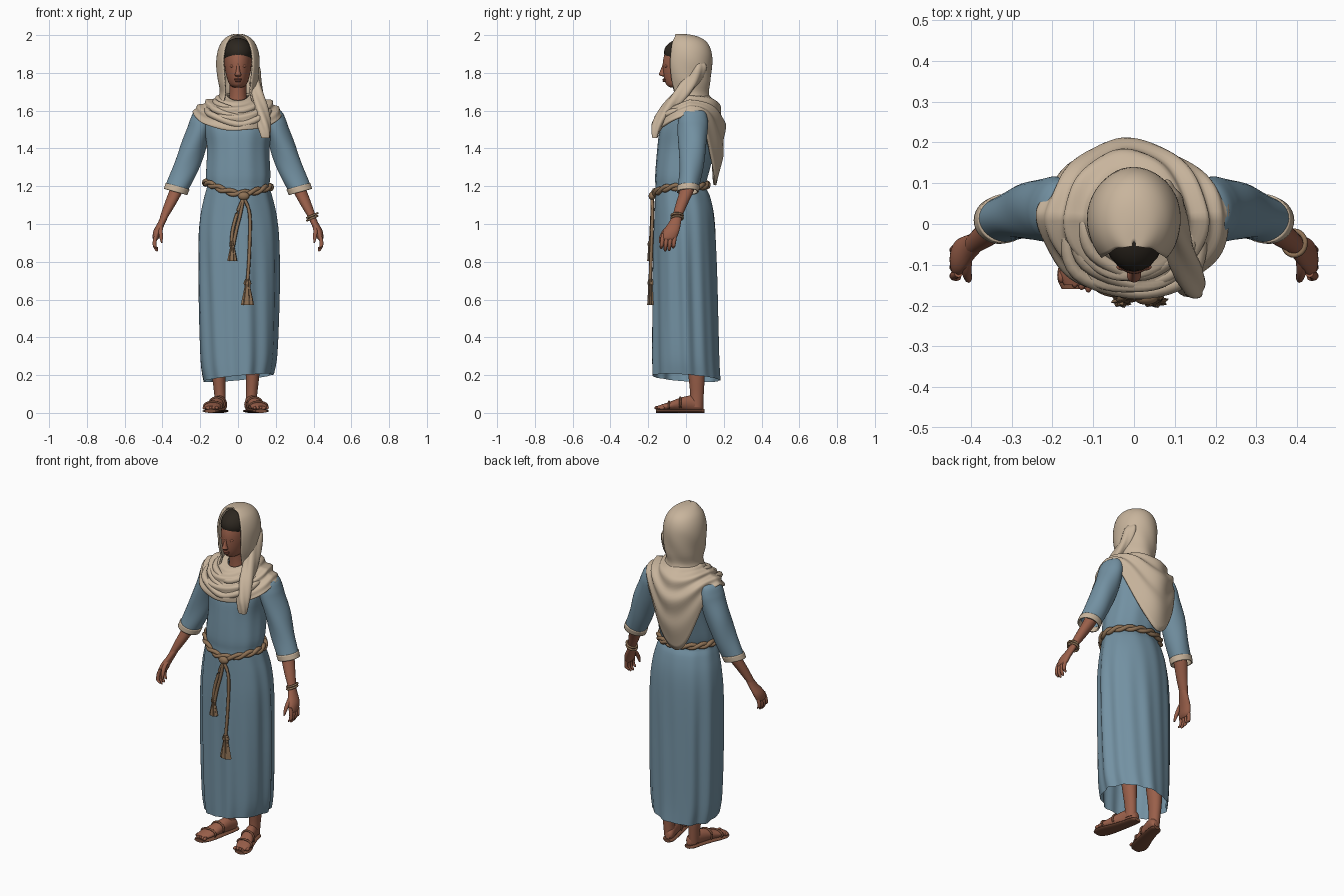
import bpy, bmesh
from math import sin, cos, pi, radians
from mathutils import Vector

cube = bpy.data.objects.get("Cube")
if cube:
    bpy.data.objects.remove(cube, do_unlink=True)
made = []

def material(name, r, g, b):
    m = bpy.data.materials.new(name)
    m.use_nodes = True
    m.diffuse_color = (r, g, b, 1)
    m.node_tree.nodes["Principled BSDF"].inputs["Base Color"].default_value = (r, g, b, 1)
    return m

BLUE = material("blue cloth", .172, .285, .365)
CREAM = material("cream cloth", .58, .46, .335)
SKIN = material("skin", .32, .115, .068)
LIPS = material("shaded skin", .25, .08, .052)
HAIR = material("dark hair", .026, .02, .014)
ROPE = material("rope", .27, .165, .09)
LEATHER = material("leather", .19, .075, .042)

def finish(name, bm, mat, thick=0):
    bmesh.ops.recalc_face_normals(bm, faces=bm.faces)
    me = bpy.data.meshes.new(name)
    bm.to_mesh(me)
    bm.free()
    me.materials.append(mat)
    ob = bpy.data.objects.new(name, me)
    bpy.context.collection.objects.link(ob)
    if thick:
        ob.modifiers.new("thickness", "SOLIDIFY").thickness = thick
    made.append(ob)

def smooth(path, n):
    """Catmull-Rom interpolation of a list of tuples."""
    p = [Vector(q) for q in [path[0], *path, path[-1]]]
    out = []
    for a, b, c, d in zip(p, p[1:], p[2:], p[3:]):
        for t in (i / n for i in range(n)):
            out.append(.5 * (2 * b + (c - a) * t + (2 * a - 5 * b + 4 * c - d) * t * t
                             + (3 * b - a - 3 * c + d) * t ** 3))
    return out + [p[-1]]

def grid(name, rows, mat, wrap=True, caps=False, thick=0):
    bm = bmesh.new()
    vs = [[bm.verts.new(co) for co in row] for row in rows]
    n = len(vs[0])
    for r0, r1 in zip(vs, vs[1:]):
        for i in range(n if wrap else n - 1):
            j = (i + 1) % n
            bm.faces.new((r0[i], r0[j], r1[j], r1[i]))
    if caps:
        bm.faces.new(vs[0])
        bm.faces.new(vs[-1])
    finish(name, bm, mat, thick)

def loft(name, path, mat, seg=24, axis="z", side=1, caps=True, thick=0, gap=0, wobble=None, warp=None):
    """Skin rings of (x, y, z, radius x, other radius); gap leaves the front open."""
    rows = []
    for x, y, z, rx, ry in smooth(path, 4):
        row = []
        for i in range(seg):
            a = -pi / 2 + gap + (2 * pi - 2 * gap) * i / (seg - 1 if gap else seg)
            k = 1 + (wobble(a, z) if wobble else 0)
            u, v = rx * k * cos(a), ry * k * sin(a)
            co = Vector((x + u, y + v, z) if axis == "z" else (x + u, y, z + v))
            if warp:
                warp(co, u)
            co.x *= side
            row.append(co)
        rows.append(row)
    grid(name, rows, mat, not gap, caps and not gap, thick)

def tube(name, pts, r, mat, cyclic=False, seg=8):
    """Round cord along a path."""
    p = [Vector(q) for q in pts] if cyclic else smooth(pts, 6)
    rows = []
    for i, c in enumerate(p):
        nxt = p[(i + 1) % len(p)] if cyclic else p[min(i + 1, len(p) - 1)]
        d = (nxt - (p[i - 1] if cyclic or i else c)).normalized()
        u = (d.orthogonal() if abs(d.z) > .95 else d.cross(Vector((0, 0, 1)))).normalized()
        turns = (2 * pi * j / seg for j in range(seg))
        rows.append([c + r * (u * cos(t) + d.cross(u) * sin(t)) for t in turns])
    grid(name, rows + rows[:1] if cyclic else rows, mat, True, not cyclic)

def ball(name, loc, size, mat):
    bm = bmesh.new()
    bmesh.ops.create_uvsphere(bm, u_segments=24, v_segments=14, radius=1)
    for v in bm.verts:
        v.co = Vector(loc) + v.co * Vector(size)
    finish(name, bm, mat)

# Long dress with vertical folds and a slanted hem
def folds(a, z):
    low = min(1, max(0, (1.2 - z) / .5))
    return low * (.022 * sin(9 * a + .8 + z) + .02 * sin(14 * a + 2 * z)) + .01 * sin(11 * a + 2)

def hem(co, u):
    co.z += max(0, (.5 - co.z) / .31) * (.1 * co.x - .07 * co.y)

loft("dress", [(0, 0, .185, .182, .178), (0, -.003, .3, .2, .175), (0, -.005, .6, .21, .171),
               (0, -.007, .9, .212, .166), (0, -.01, 1.05, .2, .158), (0, -.02, 1.15, .178, .145),
               (0, -.03, 1.2, .165, .132), (0, -.023, 1.26, .17, .14), (0, 0, 1.4, .165, .152),
               (0, .01, 1.5, .18, .148), (0, .025, 1.57, .19, .125), (0, .03, 1.61, .15, .1),
               (0, .02, 1.64, .07, .06)], BLUE, seg=112, caps=False, wobble=folds, warp=hem)

# Arms, sleeves, hands, legs and feet on both sides
def slant(co, u):
    co.z += .28 * u * min(1, max(0, (1.6 - co.z) / .2))

foot = [(.07, .092, .035, .015, .018), (.074, .075, .043, .029, .034), (.083, .03, .05, .032, .042),
        (.1, -.03, .046, .037, .034), (.12, -.09, .035, .044, .022), (.129, -.125, .03, .041, .016),
        (.134, -.15, .027, .025, .01)]
for s, side in ((1, "left"), (-1, "right")):
    loft(side + "_sleeve", [(.15, .035, 1.615, .03, .04), (.175, .035, 1.597, .055, .065),
                            (.192, .035, 1.55, .06, .078), (.207, .035, 1.5, .06, .08),
                            (.24, .035, 1.4, .065, .072), (.283, .025, 1.28, .063, .062),
                            (.328, .01, 1.18, .058, .055)], BLUE, seg=32, side=s, caps=False,
         wobble=lambda a, z: .03 * sin(3 * a + 22 * z), warp=slant)
    loft(side + "_cuff", [(.319, .013, 1.2, .063, .06), (.331, .009, 1.17, .062, .058)],
         CREAM, seg=32, side=s, caps=False, thick=.008, warp=slant)
    loft(side + "_forearm", [(.29, .02, 1.26, .04, .042), (.325, .005, 1.18, .037, .038),
                             (.362, -.025, 1.1, .03, .031), (.393, -.048, 1.035, .021, .025)], SKIN, side=s)
    loft(side + "_palm", [(.385, -.044, 1.05, .021, .024), (.403, -.058, 1.01, .02, .032),
                          (.425, -.077, .965, .022, .042), (.434, -.088, .93, .018, .04),
                          (.437, -.092, .915, .01, .03)], SKIN, side=s)
    for f in range(4):
        y, end = -.058 - .021 * f, .85 + .012 * abs(f - 1.6)
        loft(side + "_finger", [(.43, y, .95, .01, .01), (.44, y - .004, .915, .011, .011),
                                (.441, y - .008, .885, .01, .01), (.432, y - .01, end + .008, .008, .008),
                                (.428, y - .01, end, .003, .003)], SKIN, seg=10, side=s)
    loft(side + "_thumb", [(.408, -.075, 1, .013, .014), (.41, -.112, .965, .012, .013),
                           (.407, -.131, .93, .01, .011), (.404, -.139, .9, .004, .005)], SKIN, seg=10, side=s)
    off = -.012 * s
    loft(side + "_leg", [(x + off, y, z, rx, ry) for x, y, z, rx, ry in (
        (.08, .055, .03, .03, .035), (.084, .058, .1, .03, .036), (.089, .055, .2, .036, .043),
        (.09, .04, .4, .05, .055))], SKIN, side=s)
    steps = [(x + off, y, z, rx, rz) for x, y, z, rx, rz in foot]
    loft(side + "_foot", steps, SKIN, axis="y", side=s)
    loft(side + "_sole", [(x, y * 1.06, .01, rx + .006, .01) for x, y, z, rx, rz in steps], LEATHER,
         axis="y", side=s)
    for x, y, z, rx, rz in steps[3:5]:
        tube(side + "_strap", [(s * (x + (rx + .003) * cos(t)), y, z + (rz + .002) * sin(t))
                               for t in (pi * d / 6 for d in range(-1, 8))], .006, LEATHER)
    for t in range(5):
        ball(side + "_toe", (s * (.1 + off + .0165 * t), -.152 + .006 * t, .027), (.009, .016, .01), SKIN)

# Neck, face and hair
loft("neck", [(0, .01, 1.6, .06, .06), (0, 0, 1.68, .045, .048), (0, -.005, 1.77, .045, .05)], SKIN)
loft("head", [(0, -.045, 1.722, .02, .035), (0, -.03, 1.735, .042, .072), (0, -.018, 1.77, .058, .098),
              (0, -.01, 1.82, .069, .112), (0, -.005, 1.875, .072, .115), (0, 0, 1.93, .065, .1),
              (0, 0, 1.97, .035, .06)], SKIN, seg=32)
loft("nose", [(0, -.118, 1.782, .012, .008), (0, -.125, 1.79, .018, .018), (0, -.122, 1.805, .012, .017),
              (0, -.118, 1.83, .008, .011), (0, -.114, 1.86, .006, .006)], SKIN, seg=14)
for z, w in ((1.766, .021), (1.757, .017)):
    ball("lip", (0, -.113, z), (w, .011, .006), LIPS)
for s in (-1, 1):
    ball("eyelid", (s * .028, -.105, 1.836), (.015, .009, .008), SKIN)
ball("hair", (0, -.003, 1.908), (.08, .114, .077), HAIR)

# Headscarf hood, open at the face
loft("hood", [(0, .02, 1.63, .115, .115), (0, .015, 1.69, .09, .095), (0, .01, 1.76, .098, .112),
              (0, .01, 1.85, .106, .12), (0, .01, 1.91, .1, .116), (0, .005, 1.955, .082, .1),
              (0, -.005, 1.982, .056, .07), (0, -.028, 1.995, .028, .038), (0, -.05, 1.997, .004, .006)],
     CREAM, seg=48, gap=radians(43), thick=-.009,
     wobble=lambda a, z: .025 * sin(5 * a + 30 * z) * min(1, max(0, (1.9 - z) / .15)))

# Shawl over the shoulders, falling to a point at the back
rows = []
for t in (i / 28 for i in range(29)):
    row = []
    for a in (2 * pi * j / 96 for j in range(96)):
        c, f, b = cos(a), max(0, -sin(a)), max(0, sin(a))
        p0 = Vector((.06 * c, .01 + .09 * b - .068 * f, 1.69 - .035 * f))
        p1 = Vector((.185 * c, .02 + .25 * b - .195 * f, 1.665 - .06 * f - .03 * b))
        p2 = Vector((.237 * c - .04 * b ** 3, .02 + .14 * b - .2 * f, 1.595 - .1 * f - .39 * b ** 3))
        p = p0 * (1 - t) ** 2 + p1 * 2 * t * (1 - t) + p2 * t * t
        ripple = .008 * sin(22 * t + 2.5 * c + 2 * b) * sin(pi * t) + .004 * sin(7 * a + 5 * t) * t
        row.append(p + Vector((c, b - f, .6)) * ripple)
    rows.append(row)
grid("shawl", rows, CREAM, thick=.012)

# Cowl folds and the twisted end wrapping from the back of the neck to the chest
for k in range(3):
    d, h = .022 * k, .036 * k
    tube("cowl_fold", [(-.1 - d, .06, 1.63 - h / 3), (-.12 - d, 0, 1.645 - h * .5),
                       (-.095 - d, -.075 - d, 1.628 - h * .7), (.01, -.122 - d, 1.598 - h),
                       (.095 + d, -.08 - d, 1.625 - h * .7), (.12 + d, 0, 1.645 - h * .5),
                       (.1 + d, .06, 1.63 - h / 3)], .018, CREAM)
loft("hanging_scarf_end", [(.07, .07, 1.87, .012, .015), (.08, .065, 1.83, .032, .04),
                           (.09, .03, 1.76, .032, .048), (.103, -.025, 1.69, .035, .05),
                           (.118, -.085, 1.62, .038, .045), (.135, -.14, 1.54, .035, .034),
                           (.143, -.16, 1.49, .03, .022), (.146, -.165, 1.455, .024, .014)],
     CREAM, wobble=lambda a, z: .13 * sin(4 * a + 25 * z))

# Twisted rope belt with knot, hanging cords and tassels
for k in (0, pi):
    loop = []
    for a in (2 * pi * i / 96 for i in range(96)):
        w = 8 * a + k
        r = .005 * cos(w)
        loop.append(((.174 + r) * cos(a), -.028 + (.142 + r) * sin(a),
                     1.207 - .012 * cos(a) + .01 * sin(w) - .045 * max(0, -sin(a)) ** 3))
    tube("rope_belt", loop, .012, ROPE, cyclic=True)
ball("belt_knot", (.03, -.18, 1.148), (.03, .018, .022), ROPE)
for end in ([(0, -.177, 1.07), (-.028, -.182, .97), (-.036, -.186, .88)],
            [(.012, -.18, 1.05), (-.008, -.184, .97), (-.026, -.188, .88)],
            [(.062, -.178, 1.05), (.06, -.184, .85), (.05, -.19, .69)]):
    tube("hanging_cord", [(.03, -.18, 1.14)] + end, .009, ROPE)
for x, top, size in ((-.03, .91, .75), (.05, .71, 1)):
    loft("tassel", [(x, -.188, top - drop * size, rx * size, ry) for drop, rx, ry in (
        (0, .01, .01), (.025, .019, .015), (.04, .014, .011), (.1, .025, .014), (.14, .032, .016))],
         ROPE, wobble=lambda a, z: .16 * sin(8 * a))

# Bracelet
for k in range(2):
    tube("bracelet", [(.393 + .027 * cos(t), -.047 + .03 * sin(t), 1.045 - .014 * k + .012 * cos(t))
                      for t in (2 * pi * i / 24 for i in range(24))], .006, ROPE, cyclic=True)

# Smooth shading with sharp edges kept
bpy.ops.object.select_all(action="DESELECT")
for ob in made:
    ob.select_set(True)
bpy.context.view_layer.objects.active = made[0]
bpy.ops.object.shade_smooth_by_angle(angle=radians(50))
